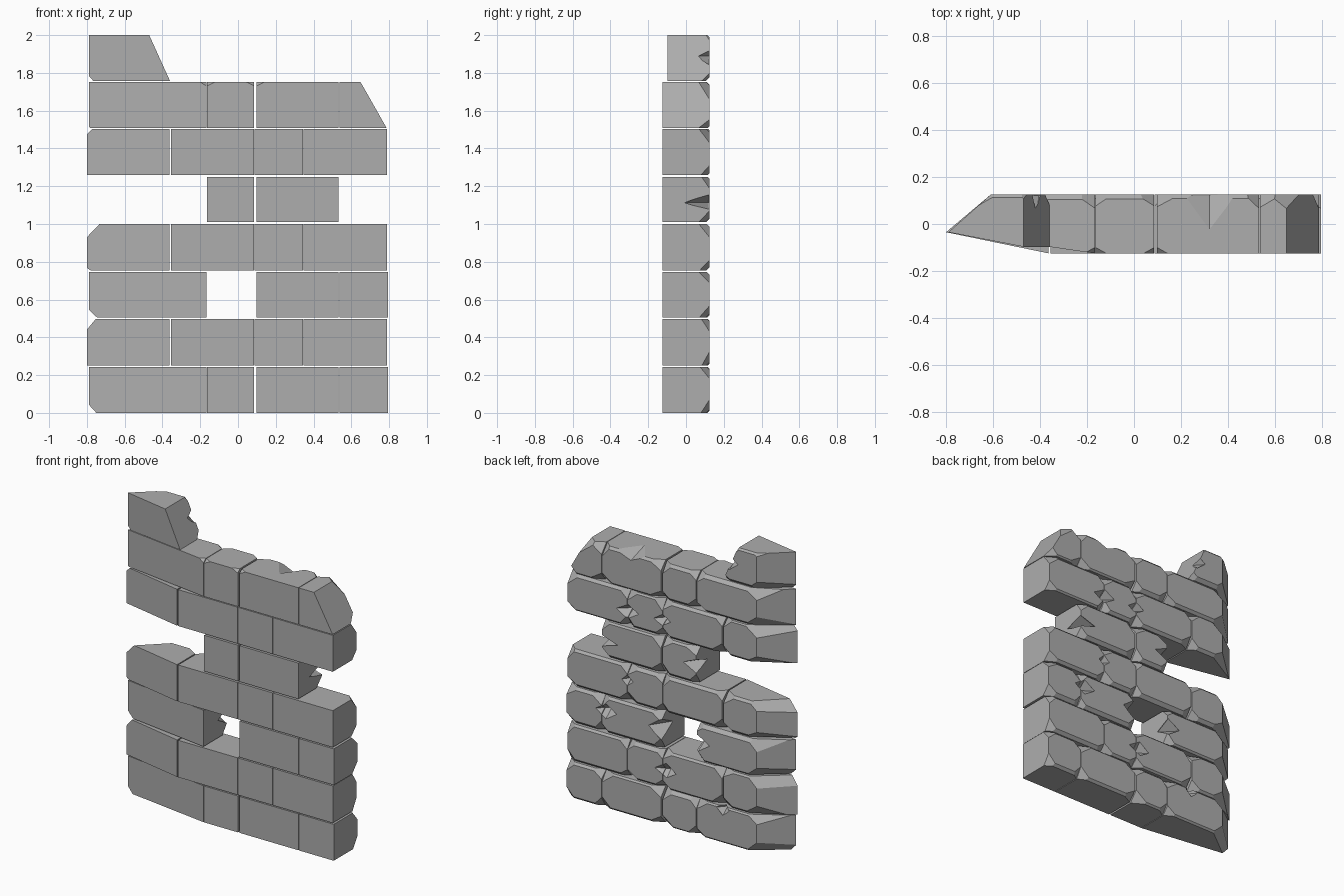
import bpy, bmesh, random
from mathutils import Vector

random.seed(4)
cube = bpy.data.objects.get("Cube")
if cube:
    bpy.data.objects.remove(cube)

stone = bpy.data.materials.new("grey_stone")
stone.use_nodes = True
stone.diffuse_color = (0.42, 0.42, 0.42, 1)
stone.node_tree.nodes["Principled BSDF"].inputs["Base Color"].default_value = (0.42, 0.42, 0.42, 1)

FRONT, BACK = -0.125, 0.125
LEVELS = [0, 0.25, 0.505, 0.755, 1.01, 1.26, 1.508, 1.757]
TOPS = [0.243, 0.497, 0.747, 1.0, 1.25, 1.503, 1.753, 2.0]


def link(name, bm):
    mesh = bpy.data.meshes.new(name)
    bmesh.ops.recalc_face_normals(bm, faces=bm.faces)
    bm.to_mesh(mesh)
    bm.free()
    mesh.materials.append(stone)
    obj = bpy.data.objects.new(name, mesh)
    bpy.context.collection.objects.link(obj)
    return obj


def slice_off(bm, point, normal):
    """Cut away everything beyond a plane and cap the cut."""
    geom = bm.verts[:] + bm.edges[:] + bm.faces[:]
    bmesh.ops.bisect_plane(bm, geom=geom, plane_co=point, plane_no=normal,
                           clear_outer=True, dist=1e-5)
    bmesh.ops.holes_fill(bm, edges=[e for e in bm.edges if e.is_boundary])


def chip(bm, corner, side, size):
    """Cut one corner off; side and size give direction and depth per axis."""
    offset = Vector((0, side[1] * size[1], 0))
    normal = Vector([s / d for s, d in zip(side, size)]).normalized()
    slice_off(bm, corner - offset, normal)


def brick(row, x0, x1, top_x1=None, front_chips=()):
    z0, z1 = LEVELS[row], TOPS[row]
    # Plan outline; the left end tapers to a thin edge
    if x0 < -0.7:
        front = -0.097 if row == 7 else FRONT
        plan = [(x0, -0.035), (x1, front), (x1, BACK), (-0.61, BACK)]
    else:
        plan = [(x0, FRONT), (x1, FRONT), (x1, BACK), (x0, BACK)]
    bm = bmesh.new()
    rings = []
    for z in (z0, z1):
        shift = top_x1 if z == z1 and top_x1 is not None else x1
        rings.append([bm.verts.new((shift if x == x1 else x, y, z)) for x, y in plan])
    low, high = rings
    bm.faces.new(low[::-1])
    bm.faces.new(high)
    for i in range(4):
        j = (i + 1) % 4
        bm.faces.new((low[i], low[j], high[j], high[i]))

    back = [(v.co.copy(), sx, sz) for ring, sz in ((low, -1), (high, 1))
            for v, sx in ((ring[2], 1), (ring[3], -1))]
    fronts = [(high[0 if s < 0 else 1].co.copy(), s) for s in front_chips]
    # Worn back edges, then chipped corners
    for z, s in ((z0, -1), (z1, 1)):
        d = random.uniform(0.008, 0.022)
        slice_off(bm, Vector((0, BACK - d, z)), Vector((0, 1, s)).normalized())
    for corner, sx, sz in back:
        size = [random.uniform(lo, hi) for lo, hi in ((0.06, 0.1), (0.04, 0.06), (0.05, 0.075))]
        if row == 7 and sz > 0:
            size = [d * 0.3 for d in size]
        chip(bm, corner, (sx, 1, sz), size)
    for corner, s in fronts:
        chip(bm, corner, (s, -1, 1), (0.045, 0.025, 0.022))
    return link("stone_block", bm)


# Alternating courses
WIDE = [(-0.79, -0.167), (-0.163, 0.086), (0.098, 0.533), (0.537, 0.795)]
OFFSET = [(-0.8, -0.363), (-0.355, 0.084), (0.087, 0.344), (0.347, 0.788)]
MISSING = {2: [1], 4: [0, 3]}
blocks = []
for row in range(7):
    for i, (x0, x1) in enumerate(OFFSET if row % 2 else WIDE):
        if i in MISSING.get(row, []):
            continue
        chips = ((1,), (-1, 1), (-1,), ())[i] if row == 6 else ()
        if row == 6 and i == 3:
            obj = brick(row, x0, 0.787, 0.648)
        else:
            obj = brick(row, x0, x1, None, chips)
        blocks.append((obj, row, x0, x1))
# Broken top block
blocks.append((brick(7, -0.79, -0.36, -0.47), 7, -0.79, -0.36))

# Broken-out dents: row, centre, half size
DENTS = [
    (5, (0.345, 0.125, 1.36), (0.08, 0.06, 0.05)),
    (5, (0.09, 0.125, 1.37), (0.07, 0.06, 0.04)),
    (3, (0.345, 0.125, 0.9), (0.04, 0.05, 0.04)),
    (2, (0.5, 0.125, 0.65), (0.08, 0.06, 0.05)),
    (2, (0.1, 0.125, 0.64), (0.09, 0.12, 0.07)),
    (2, (-0.17, 0.125, 0.62), (0.1, 0.11, 0.06)),
    (1, (0.06, 0.125, 0.37), (0.08, 0.05, 0.05)),
    (0, (-0.36, 0.125, 0.23), (0.05, 0.05, 0.05)),
    (4, (0.535, 0.125, 1.115), (0.12, 0.145, 0.04)),
    (4, (-0.165, 0.125, 1.13), (0.11, 0.13, 0.05)),
    (6, (0.32, 0.125, 1.755), (0.11, 0.15, 0.05)),
    (7, (-0.41, 0.125, 1.89), (0.06, 0.07, 0.05)),
]
for row, centre, half in DENTS:
    bm = bmesh.new()
    bmesh.ops.create_uvsphere(bm, u_segments=4, v_segments=2, radius=1)
    for v in bm.verts:
        jitter = Vector([random.uniform(-0.08, 0.08) for _ in half])
        v.co = Vector([(a + j) * h for a, j, h in zip(v.co, jitter, half)]) + Vector(centre)
    cutter = link("dent_cutter", bm)
    cutter.hide_render = True
    for obj, r, x0, x1 in blocks:
        if r == row and x0 - half[0] < centre[0] < x1 + half[0]:
            mod = obj.modifiers.new("dent", 'BOOLEAN')
            mod.operation = 'DIFFERENCE'
            mod.solver = 'EXACT'
            mod.object = cutter
            bpy.context.view_layer.objects.active = obj
            bpy.ops.object.modifier_apply(modifier=mod.name)
    bpy.data.objects.remove(cutter)
